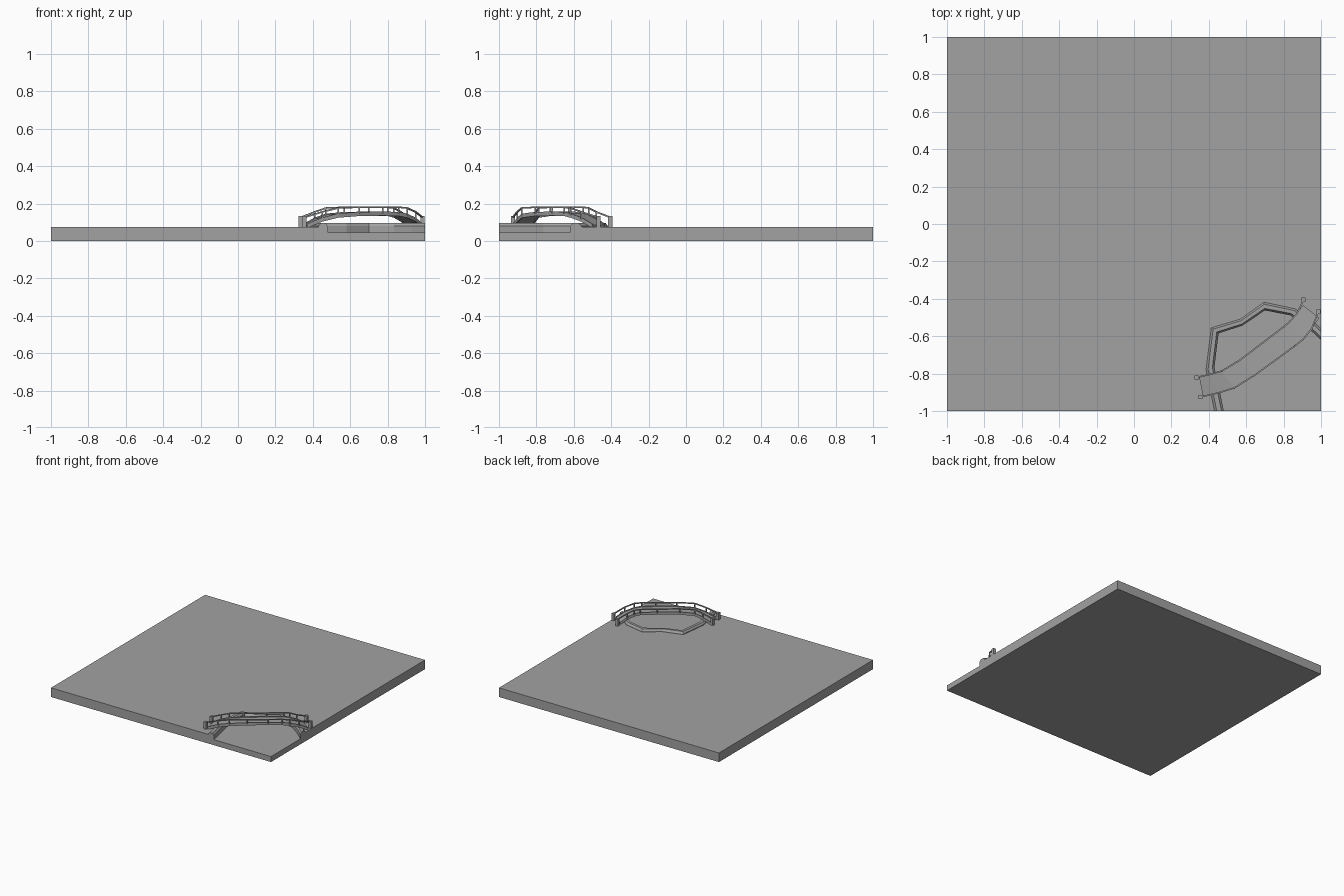
import bpy
import bmesh
from mathutils import Vector

if "Cube" in bpy.data.objects:
    bpy.data.objects.remove(bpy.data.objects["Cube"])

grey = bpy.data.materials.new("stone_grey")
grey.use_nodes = True
colour = (0.36, 0.36, 0.36, 1)
grey.diffuse_color = colour
grey.node_tree.nodes["Principled BSDF"].inputs["Base Color"].default_value = colour


def finish(name, bm):
    bmesh.ops.recalc_face_normals(bm, faces=bm.faces)
    mesh = bpy.data.meshes.new(name)
    bm.to_mesh(mesh)
    bm.free()
    mesh.materials.append(grey)
    obj = bpy.data.objects.new(name, mesh)
    bpy.context.collection.objects.link(obj)
    return obj


def prism(name, outline, height):
    bm = bmesh.new()
    base = bm.faces.new([bm.verts.new((x, y, 0)) for x, y in outline])
    top = bmesh.ops.extrude_face_region(bm, geom=[base])["geom"]
    bmesh.ops.translate(bm, vec=(0, 0, height),
                        verts=[v for v in top if isinstance(v, bmesh.types.BMVert)])
    if not base.is_valid or len([f for f in bm.faces if all(v.co.z == 0 for v in f.verts)]) == 0:
        bm.faces.new([v for v in bm.verts if v.co.z == 0])
    return finish(name, bm)


def ribbon(name, left, right, heights, section):
    """Sweep a section (across, up) between two edge lines."""
    bm = bmesh.new()
    rings = []
    for a, b, z in zip(left, right, heights):
        a, b = Vector(a), Vector(b)
        rings.append([bm.verts.new((*a.lerp(b, t), z + up)) for t, up in section])
    n = len(section)
    for p, q in zip(rings, rings[1:]):
        for i in range(n):
            j = (i + 1) % n
            bm.faces.new((p[i], p[j], q[j], q[i]))
    bm.faces.new(rings[0])
    bm.faces.new(rings[-1])
    return finish(name, bm)


def add_bar(bm, a, b, width):
    a, b = Vector(a), Vector(b)
    axis = b - a
    made = bmesh.ops.create_cube(bm, size=1)["verts"]
    turn = axis.to_track_quat("Z", "Y")
    for v in made:
        size = Vector((v.co.x * width, v.co.y * width, v.co.z * axis.length))
        v.co = turn @ size + (a + b) / 2


# Pond edge lines, from the front side of the slab round to its right side
outer = [(.43, -1), (.41, -.9), (.385, -.78), (.413, -.555), (.57, -.508),
         (.695, -.418), (.86, -.453), (.96, -.52), (1, -.56)]
inner = [(.48, -1), (.46, -.9), (.43, -.765), (.452, -.585), (.58, -.543),
         (.70, -.462), (.835, -.488), (.93, -.555), (1, -.62)]
middle = [tuple((Vector(a) + Vector(b)) / 2) for a, b in zip(outer, inner)]

# Ground slab with a lowered pond corner
prism("ground_slab", [(-1, -1)] + middle + [(1, 1), (-1, 1)], .075)
prism("pond_floor", middle[::-1] + [middle[0], (1, -1)][1:], .045)

# Chamfered stone curb
ribbon("pond_curb", outer, inner, [0] * len(outer),
       [(0, .04), (0, .08), (.25, .095), (.75, .095), (1, .08), (1, .04)])

# Arched bridge deck with raised stringers
back = [(.348, -.818), (.41, -.803), (.47, -.786), (.567, -.727), (.70, -.626),
        (.80, -.55), (.834, -.521), (.87, -.48), (.904, -.433)]
front = [(.37, -.925), (.45, -.903), (.535, -.877), (.647, -.807), (.775, -.714),
         (.86, -.652), (.904, -.617), (.95, -.56), (.99, -.503)]
arch = [.083, .117, .138, .147, .149, .147, .138, .117, .083]
ribbon("bridge_deck", back, front, arch,
       [(0, -.014), (0, .008), (.07, .008), (.07, .002), (.93, .002), (.93, .008),
        (1, .008), (1, -.014), (.93, -.014), (.93, -.008), (.07, -.008), (.07, -.014)])

# Handrails, balusters and end posts
rail_z = [.155, .176, .18, .18, .18, .176, .155]
ends = {"back": ((.335, -.82), (.907, -.405)), "front": ((.355, -.925), (.986, -.468))}
for side, edge in (("back", back), ("front", front)):
    start, stop = ends[side]
    path = [(*start, .126)] + [(*p, z) for p, z in zip(edge[1:-1], rail_z)] + [(*stop, .126)]
    rail = bmesh.new()
    for a, b in zip(path, path[1:]):
        add_bar(rail, a, b, .008)
    finish(side + "_handrail", rail)

    balusters = bmesh.new()
    for (x, y, z), deck in zip(path[1:-1], arch[1:-1]):
        add_bar(balusters, (x, y, deck), (x, y, z), .008)
    finish(side + "_balusters", balusters)

    posts = bmesh.new()
    for x, y in (start, stop):
        add_bar(posts, (x, y, .07), (x, y, .132), .022)
    finish(side + "_end_posts", posts)
